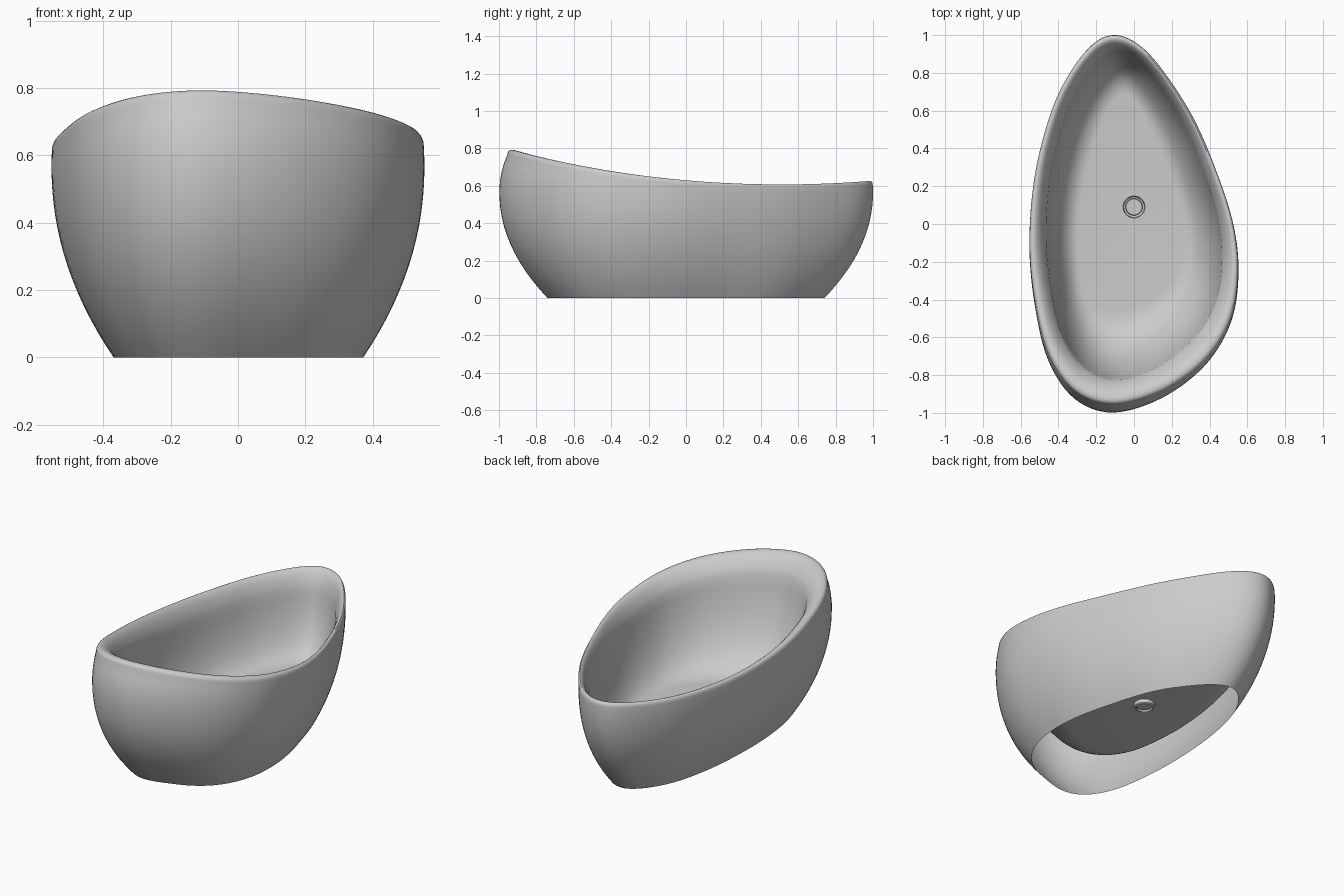
import bpy, bmesh, math
from mathutils import Vector

cube = bpy.data.objects.get("Cube")
if cube:
    bpy.data.objects.remove(cube)


def material(name, rgb):
    m = bpy.data.materials.new(name)
    m.use_nodes = True
    m.diffuse_color = (*rgb, 1)
    m.node_tree.nodes["Principled BSDF"].inputs["Base Color"].default_value = (*rgb, 1)
    return m


grey = material("stone grey", (0.6, 0.6, 0.6))

# Lopsided egg outline at the widest level
CONTROL = [(-0.11, 1.0), (0.01, 0.96), (0.14, 0.83), (0.31, 0.57), (0.44, 0.27),
           (0.53, -0.02), (0.553, -0.28), (0.51, -0.53), (0.375, -0.75), (0.15, -0.92),
           (-0.11, -0.998), (-0.315, -0.925), (-0.455, -0.72), (-0.527, -0.42),
           (-0.554, -0.1), (-0.525, 0.26), (-0.44, 0.59), (-0.34, 0.8), (-0.22, 0.95)]
STEPS = 7


def smooth_loop(points):
    """Closed Catmull-Rom curve through the points."""
    out = []
    n = len(points)
    for i in range(n):
        a, b, c, d = (Vector(points[(i + k) % n]) for k in (-1, 0, 1, 2))
        for j in range(STEPS):
            t = j / STEPS
            out.append(0.5 * (2 * b + (c - a) * t + (2 * a - 5 * b + 4 * c - d) * t ** 2
                              + (3 * b - a - 3 * c + d) * t ** 3))
    return out


EGG = smooth_loop(CONTROL)
FLOOR = 0.15
DRAIN = Vector((0, 0.09))


def rim_height(y):
    return 0.607 + 0.086 * (y * 0.97 - 0.5) ** 2


def mix(a, b, t):
    return a + (b - a) * t


def outer_point(p, z):
    """Outer wall point: the egg shrinks towards the base, keeping full corners."""
    d = (0.57 - z) / 0.57
    if d < 0:
        s = 1 - 1.1 * (z - 0.57) ** 2
        return p.x * s, p.y * s, z
    d = d ** 2.1
    xx, yy = (p.x / 0.55) ** 2, p.y ** 2
    full = 1 + 0.045 * d * 4 * xx * yy / (xx + yy) ** 2
    return p.x * (1 - 0.335 * d) * full, p.y * (1 - 0.265 * d) * full, z


def outer_ring(t):
    return [outer_point(p, t * (rim_height(p.y) - 0.025)) for p in EGG]


def bezier(a, b, c, d, t):
    s = 1 - t
    return a * s ** 3 + 3 * b * s * s * t + 3 * c * s * t * t + d * t ** 3


def rim_ring(t, top, lip):
    """Rolled lip: tight outer edge, crest near the outside, soft roll inwards."""
    w, lift = bezier(0, 0, 0.6, 1, t), bezier(-0.025, 0.02, 0.012, -0.1, t)
    return [(mix(a[0], b[0], w), mix(a[1], b[1], w), rim_height(p.y) + lift)
            for p, a, b in zip(EGG, top, lip)]


def basin_ring(u):
    """Sloping bowl wall that curves into the floor, narrower at the pointed end."""
    w = 0.44 * u * (1 - u) + u * u
    drop = 2 * u - u * u
    sy, shift_y = mix(0.87, 0.57, w), mix(0.045, 0.115, w)
    ring = []
    for p in EGG:
        sx = mix(0.84, 0.47 - 0.12 * p.y, w)
        ring.append((p.x * sx - 0.02 * w, p.y * sy + shift_y,
                     mix(rim_height(p.y) - 0.1, FLOOR, drop)))
    return ring


def circle_ring(r, z):
    """Circle around the drain, with points matched to the egg outline."""
    n = len(EGG)
    return [(DRAIN.x + r * math.sin(2 * math.pi * i / n),
             DRAIN.y + r * math.cos(2 * math.pi * i / n), z) for i in range(n)]


def loft(name, rings, cap=False):
    bm = bmesh.new()
    loops = [[bm.verts.new(c) for c in ring] for ring in rings]
    n = len(EGG)
    for a, b in zip(loops, loops[1:]):
        for i in range(n):
            j = (i + 1) % n
            bm.faces.new((a[j], a[i], b[i], b[j]))
    if cap:
        bm.faces.new(list(reversed(loops[-1])))
    mesh = bpy.data.meshes.new(name)
    bm.to_mesh(mesh)
    bm.free()
    obj = bpy.data.objects.new(name, mesh)
    bpy.context.collection.objects.link(obj)
    mesh.materials.append(grey)
    bpy.ops.object.select_all(action='DESELECT')
    obj.select_set(True)
    bpy.context.view_layer.objects.active = obj
    bpy.ops.object.shade_smooth_by_angle(angle=math.radians(35))


# Tub shell: open-bottomed outer wall, rolled rim, bowl and floor
outer = [outer_ring(i / 16) for i in range(17)]
basin = [basin_ring(i / 16) for i in range(17)]
rim = [rim_ring(i / 12, outer[-1], basin[0]) for i in range(1, 12)]
loft("tub_shell", outer + rim + basin + [circle_ring(0.058, FLOOR)])

# Drain: shallow cup set in the floor hole
loft("drain", [circle_ring(r, z) for r, z in
               ((0.058, FLOOR), (0.055, 0.13), (0.045, 0.125), (0.042, 0.135))], cap=True)
